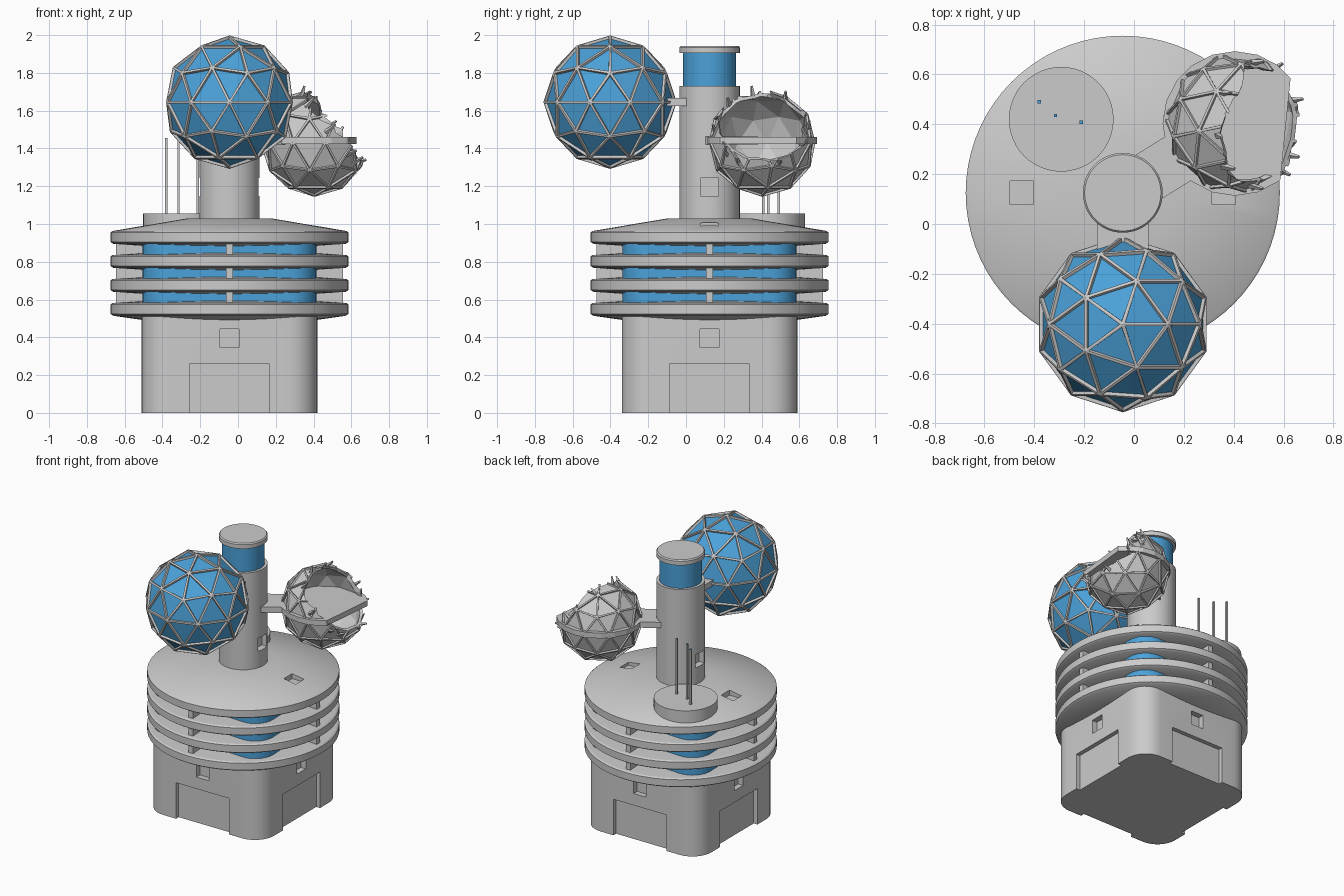
import bpy, bmesh, math, random
from mathutils import Vector, Matrix

if "Cube" in bpy.data.objects:
    bpy.data.objects.remove(bpy.data.objects["Cube"])

random.seed(4)
CX, CY = -0.045, 0.125          # main axis of the building
blue = bpy.data.materials.new("blue_glass")
blue.diffuse_color = (0.07, 0.36, 0.7, 1)
blue.use_nodes = True
blue.node_tree.nodes["Principled BSDF"].inputs["Base Color"].default_value = blue.diffuse_color
grey = bpy.data.materials.new("plain_grey")


def finish(name, bm, mat=None, smooth=True):
    bmesh.ops.recalc_face_normals(bm, faces=bm.faces)
    me = bpy.data.meshes.new(name)
    bm.to_mesh(me)
    bm.free()
    ob = bpy.data.objects.new(name, me)
    bpy.context.collection.objects.link(ob)
    if mat:
        me.materials.append(mat)
    bpy.ops.object.select_all(action='DESELECT')
    ob.select_set(True)
    bpy.context.view_layer.objects.active = ob
    if smooth:
        bpy.ops.object.shade_smooth_by_angle(angle=math.radians(30))
    return ob


def lathe(name, prof, x=CX, y=CY, n=64, mat=None, smooth=True):
    bm = bmesh.new()
    rings = [[bm.verts.new((x + r * math.cos(2 * math.pi * i / n),
                            y + r * math.sin(2 * math.pi * i / n), z)) for i in range(n)]
             for r, z in prof]
    for a, b in zip(rings, rings[1:]):
        for i in range(n):
            j = (i + 1) % n
            bm.faces.new((a[i], a[j], b[j], b[i]))
    bm.faces.new(rings[0])
    bm.faces.new(rings[-1])
    return finish(name, bm, mat, smooth)


def box(name, c, s, rot=0, mat=None):
    bm = bmesh.new()
    m = Matrix.Translation(c) @ Matrix.Rotation(rot, 4, 'Z') @ Matrix.Diagonal((*s, 1))
    bmesh.ops.create_cube(bm, size=1, matrix=m)
    return finish(name, bm, mat, False)


def rounded_block(name, half, r, z0, z1, mat=None):
    bm = bmesh.new()
    lo = []
    for k in range(4):
        for i in range(9):
            a = math.pi / 2 * (k + i / 8)
            q = math.pi / 2 * k + math.pi / 4
            d = (half - r) * math.sqrt(2)
            lo.append(bm.verts.new((CX + d * math.cos(q) + r * math.cos(a),
                                    CY + d * math.sin(q) + r * math.sin(a), z0)))
    f = bm.faces.new(lo)
    ext = bmesh.ops.extrude_face_region(bm, geom=[f])
    bmesh.ops.translate(bm, vec=(0, 0, z1 - z0),
                        verts=[v for v in ext['geom'] if isinstance(v, bmesh.types.BMVert)])
    if f.is_valid is False or len(bm.faces) < len(lo) + 2:
        bm.faces.new(lo)
    return finish(name, bm, mat)


def cut(ob, cutter):
    cutter.hide_render = True
    mod = ob.modifiers.new("cut", 'BOOLEAN')
    mod.object = cutter
    mod.operation = 'DIFFERENCE'
    mod.solver = 'EXACT'
    bpy.context.view_layer.objects.active = ob
    bpy.ops.object.modifier_apply(modifier=mod.name)
    bpy.data.objects.remove(cutter)


def side(k, dist, z):           # point on side k of the building
    a = k * math.pi / 2
    return Vector((CX + dist * math.cos(a), CY + dist * math.sin(a), z))


def geodesic(name, c, R, rot, panel_mat, frame, wall, depth):
    bm = bmesh.new()
    bmesh.ops.create_icosphere(bm, subdivisions=2, radius=R,
                               matrix=Matrix.Translation(c) @ Matrix.Rotation(rot, 4, 'Z'))
    panels = bm.faces[:]
    bmesh.ops.inset_individual(bm, faces=panels, thickness=frame)
    bmesh.ops.inset_individual(bm, faces=panels, thickness=wall, depth=-depth)
    for f in panels:
        f.material_index = 1
    ob = finish(name, bm, grey, False)
    ob.data.materials.append(panel_mat)
    return ob


# Base with doorway and window recesses on all four sides
base = rounded_block("base", 0.465, 0.15, 0, 0.53)
for k in range(4):
    a = k * math.pi / 2
    cut(base, box("door_cutter", side(k, 0.485, 0.08), (0.10, 0.425, 0.36), a))
    cut(base, box("window_cutter", side(k, 0.475, 0.395), (0.10, 0.10, 0.10), a))

# Glazed core and the stacked floor rings
rounded_block("glazed_core", 0.46, 0.15, 0.53, 0.93, blue)
for i in range(4):
    t = 0.582 + 0.127 * i
    b = t - 0.068
    top = [(0.22, 1.03)] if i == 3 else [(0.44, t + 0.012)]
    low = 0.025 if i == 0 else 0.012
    ring = lathe(f"floor_ring_{i + 1}", [(0.44, b - low), (0.615, b), (0.63, b + 0.01),
                                         (0.63, t - 0.008), (0.62, t)] + top, n=72)
    if i == 3:
        for k in (0, 2):        # roof hatches
            cut(ring, box("hatch_cutter", side(k, 0.405, 1.02), (0.095, 0.095, 0.10)))
    else:
        for k in range(4):      # spacers between rings
            box(f"spacer_{i + 1}_{k + 1}", side(k, 0.525, t + 0.0295), (0.15, 0.036, 0.07),
                k * math.pi / 2)

# Tower with side windows, lookout glass and cap
tower = lathe("tower", [(0.16, 1.0), (0.16, 1.73)], n=48)
for k in (0, 2):
    cut(tower, box("tower_window_cutter", side(k, 0.16, 1.197), (0.09, 0.095, 0.095)))
lathe("lookout_glass", [(0.14, 1.72), (0.14, 1.91)], n=48, mat=blue)
lathe("tower_cap", [(0.16, 1.905), (0.16, 1.935), (0.153, 1.943)], n=48)

# Roof drum with antennas
lathe("roof_drum", [(0.21, 0.93), (0.21, 1.055)], -0.292, 0.42, 48)
for i, (x, y) in enumerate([(-0.38, 0.49), (-0.315, 0.435), (-0.212, 0.408)]):
    box(f"antenna_{i + 1}", (x, y, 1.25), (0.013, 0.013, 0.406))
    box(f"antenna_tip_{i + 1}", (x, y, 1.454), (0.013, 0.013, 0.003), mat=blue)

# Intact geodesic sphere and its bridge
geodesic("glass_sphere", (CX, -0.402, 1.645), 0.353, 0, blue, 0.013, 0.006, 0.014)
box("sphere_bridge", (CX, -0.04, 1.647), (0.205, 0.16, 0.042))

# Broken geodesic sphere: hollowed, then bitten by a jagged cutter
BC = Vector((0.405, 0.403, 1.432))
turn = math.radians(120)
shell = geodesic("broken_sphere", BC, 0.288, turn, grey, 0.011, 0.005, 0.011)
bm = bmesh.new()
bmesh.ops.create_icosphere(bm, subdivisions=2, radius=0.257,
                           matrix=Matrix.Translation(BC) @ Matrix.Rotation(turn, 4, 'Z'))
cut(shell, finish("hollow_cutter", bm, smooth=False))
n = Vector((0.775, -0.03, 0.63)).normalized()
bm = bmesh.new()
bmesh.ops.create_icosphere(bm, subdivisions=3, radius=0.29)
for v in bm.verts:
    v.co = v.co * random.uniform(0.86, 1.12) + BC + n * 0.295
cut(shell, finish("jagged_cutter", bm, smooth=False))

# Floor inside the broken sphere and its bridge
floor = lathe("broken_sphere_floor", [(0.29, 1.423), (0.29, 1.461)], BC.x, BC.y, 20, smooth=False)
cut(floor, box("floor_cutter", (0.76, 0.4, 1.44), (0.3, 0.8, 0.2), -0.1))
d = Vector((BC.x - CX, BC.y - CY, 0))
mid = Vector((CX, CY, 1.442)) + d.normalized() * 0.22
box("broken_sphere_bridge", mid, (0.20, 0.205, 0.042), math.atan2(d.y, d.x))

# Bent shards around the torn rim
side_a = n.cross(Vector((0, 1, 0))).normalized()
side_b = n.cross(side_a)
for i in range(9):
    a = 2 * math.pi * i / 9 + random.uniform(-0.2, 0.2)
    out = side_a * math.cos(a) + side_b * math.sin(a)
    p = BC + n * 0.12 + out * 0.25
    q = (n * 0.7 + out * random.uniform(0.1, 0.5)).normalized()
    bm = bmesh.new()
    m = Matrix.Translation(p) @ q.to_track_quat('Z', 'Y').to_matrix().to_4x4()
    bmesh.ops.create_cone(bm, cap_ends=True, segments=4, radius1=0.016, radius2=0.006,
                          depth=0.07, matrix=m)
    finish(f"shard_{i + 1}", bm, smooth=False)
